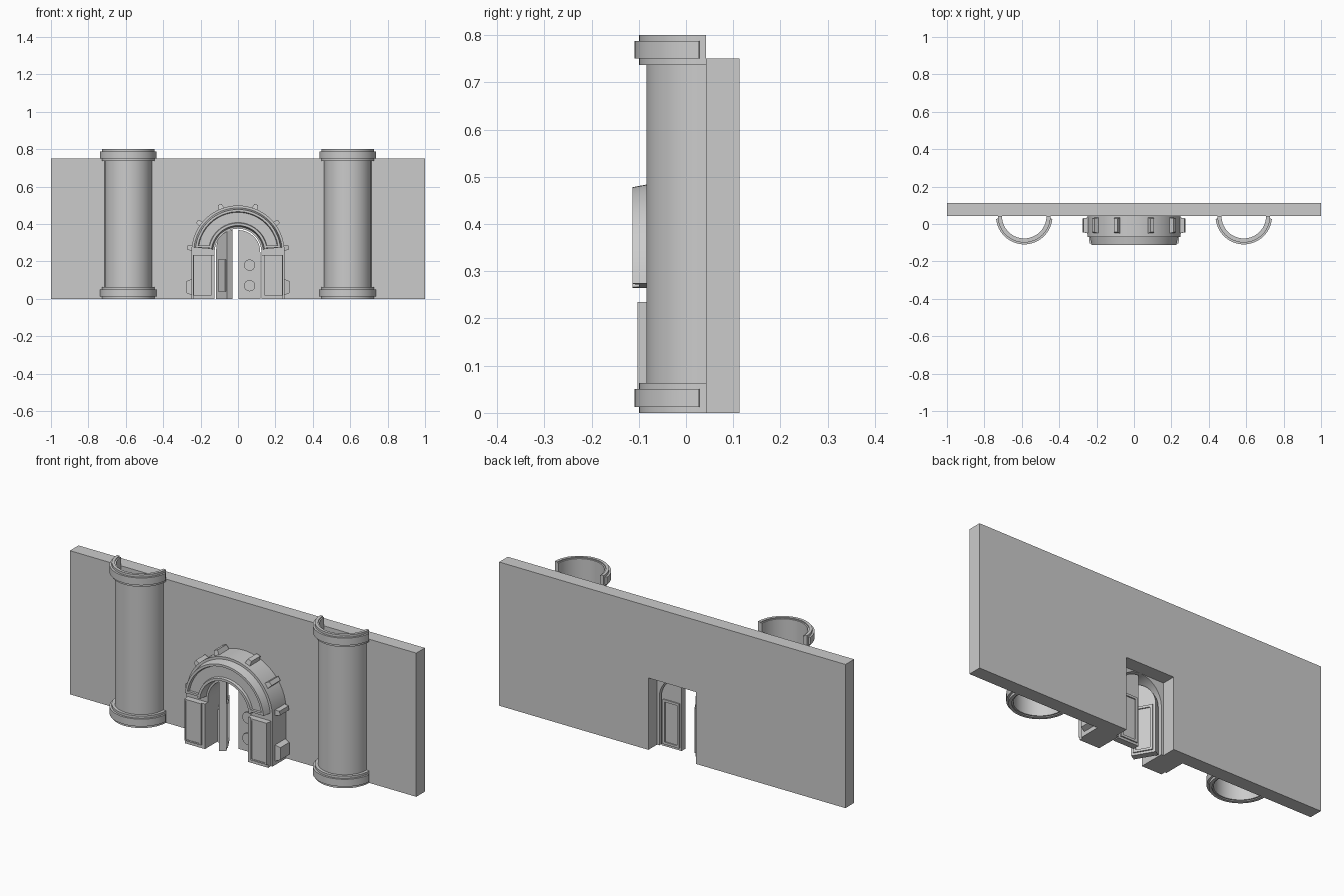
import bpy, bmesh
from math import sin, cos, radians, pi
from mathutils import Matrix, Vector

if "Cube" in bpy.data.objects:
    bpy.data.objects.remove(bpy.data.objects["Cube"])

CZ = 0.25          # arch centre height
BACK = 0.042       # front plane of the wall


def make(name, verts, faces, smooth=True):
    me = bpy.data.meshes.new(name)
    me.from_pydata(verts, [], faces)
    bm = bmesh.new()
    bm.from_mesh(me)
    bmesh.ops.recalc_face_normals(bm, faces=bm.faces)
    bm.to_mesh(me)
    bm.free()
    ob = bpy.data.objects.new(name, me)
    bpy.context.collection.objects.link(ob)
    if smooth:
        bpy.ops.object.select_all(action='DESELECT')
        ob.select_set(True)
        bpy.context.view_layer.objects.active = ob
        bpy.ops.object.shade_smooth_by_angle(angle=radians(30))
    return ob


def loft(name, a, b):
    """Join two matching outlines, capped at both ends."""
    n = len(a)
    faces = [(i, (i + 1) % n, n + (i + 1) % n, n + i) for i in range(n)]
    return make(name, a + b, faces + [tuple(range(n)), tuple(range(n, 2 * n))])


def prism(name, outline, y0, y1):
    return loft(name, [(x, y0, z) for x, z in outline], [(x, y1, z) for x, z in outline])


def rect(x0, x1, z0, z1):
    return [(x0, z0), (x1, z0), (x1, z1), (x0, z1)]


def arc(r, a0, a1, n, cz=CZ):
    return [(r * cos(radians(a0 + (a1 - a0) * i / n)),
             cz + r * sin(radians(a0 + (a1 - a0) * i / n))) for i in range(n + 1)]


def sweep(name, section, a0, a1, n, place):
    """Sweep a closed (radius, depth) section around an arc."""
    m = len(section)
    verts = [place(r, d, radians(a0 + (a1 - a0) * i / n)) for i in range(n + 1) for r, d in section]
    faces = [(i * m + j, i * m + (j + 1) % m, (i + 1) * m + (j + 1) % m, (i + 1) * m + j)
             for i in range(n) for j in range(m)]
    return make(name, verts, faces + [tuple(range(m)), tuple(range(n * m, n * m + m))])


def frame(name, x0, x1, z0, z1, w, y0, y1):
    """Thin rectangular border."""
    o, k = rect(x0, x1, z0, z1), rect(x0 + w, x1 - w, z0 + w, z1 - w)
    v = [(x, y, z) for y in (y0, y1) for x, z in o + k]
    f = []
    for i in range(4):
        j = (i + 1) % 4
        f += [(i, j, 4 + j, 4 + i), (8 + i, 8 + j, 12 + j, 12 + i),
              (i, j, 8 + j, 8 + i), (4 + i, 4 + j, 12 + j, 12 + i)]
    return make(name, v, f, False)


# wall with rectangular doorway notch
prism("wall", [(-1, 0), (-0.138, 0), (-0.138, 0.375), (0.138, 0.375), (0.138, 0), (1, 0), (1, 0.75), (-1, 0.75)],
      BACK, 0.113)

# half-round hollow pillars with collars
for side, s in (("left", -1), ("right", 1)):
    def around_z(r, z, a, s=s):
        return (s * 0.587 + r * cos(a), BACK + r * sin(a), z)
    sweep(side + "_pillar_shaft", [(0.126, 0.005), (0.126, 0.795), (0.119, 0.795), (0.119, 0.005)],
          180, 360, 28, around_z)
    for part, z in (("base", 0.0), ("cap", 0.737)):
        sweep(f"{side}_pillar_{part}", [(0.141, z), (0.141, z + 0.063), (0.126, z + 0.063), (0.126, z)],
              180, 360, 28, around_z)
        sweep(f"{side}_pillar_{part}_band", [(0.151, z + 0.013), (0.151, z + 0.051), (0.14, z + 0.051), (0.14, z + 0.013)],
              185.5, 354.5, 28, around_z)

# arched gate body
body = [(0.249, 0)] + arc(0.249, 0, 180, 32) + [(-0.249, 0), (-0.125, 0)] + arc(0.125, 180, 0, 24) + [(0.125, 0)]
prism("gate_body", body, -0.07, BACK)

# arch moulding with sunken channel
sweep("arch_moulding",
      [(0.237, -0.065), (0.228, -0.113), (0.216, -0.113), (0.212, -0.1), (0.158, -0.1),
       (0.155, -0.113), (0.142, -0.113), (0.134, -0.065)],
      6, 174, 32, lambda r, y, a: (r * cos(a), y, CZ + r * sin(a)))
# closing blocks at the feet of the channel
for side, s in (("left", -1), ("right", 1)):
    xs = sorted((s * 0.15, s * 0.222))
    prism(side + "_moulding_foot", rect(xs[0], xs[1], 0.275, 0.286), -0.113, -0.09)

# pier pads and raised borders
for side, s in (("left", -1), ("right", 1)):
    x0, x1 = sorted((s * 0.125, s * 0.24))
    prism(side + "_pier_pad", rect(x0, x1, 0, 0.235), -0.094, -0.06)
    x0, x1 = sorted((s * 0.143, s * 0.238))
    prism(side + "_pier_panel", rect(x0, x1, 0.018, 0.235), -0.1, -0.09)
    frame(side + "_pier_border", x0, x1, 0.018, 0.235, 0.007, -0.103, -0.098)


def stud(name, angle, r, z, half, tip, h):
    """Tapered block standing on the rim."""
    a = radians(angle)
    u, t = Vector((cos(a), 0, sin(a))), Vector((-sin(a), 0, cos(a)))
    base = Vector((0, 0, z)) + u * r
    def ring(d, w, y0, y1):
        return [tuple(base + u * d + t * k * w + Vector((0, y, 0)))
                for k, y in ((-1, y0), (1, y0), (1, y1), (-1, y1))]
    loft(name, ring(-0.01, half, -0.052, 0.036), ring(h, tip, -0.044, 0.03))


# rim studs
for i, a in enumerate((5, 37, 69, 111, 143, 175)):
    stud(f"rim_stud_{i + 1}", a, 0.247, CZ, 0.016, 0.011, 0.026)
for side, a in (("right", 0), ("left", 180)):
    stud(side + "_foot_stud", a, 0.249, 0.063, 0.046, 0.032, 0.026)


# door leaves, modelled with the hinge at x = 0 and front face at y = 0
def door(side, s, hinge, turn):
    parts = []
    R, T, W = 0.119, 0.034, 0.117
    leaf = [(0, 0), (W, 0)] + [(W - x, z) for x, z in arc(R - 0.002, 90, 0, 14)[::1]]
    leaf = [(W, 0)] + [(W - x, z) for x, z in arc(W, 90, 0, 14)] + [(0, 0)]
    parts.append(prism(side + "_door", leaf, 0, T))
    # rear border and panel
    parts.append(frame(side + "_door_rear_border", 0.012, 0.107, 0.012, 0.245, 0.012, T - 0.002, T + 0.006))
    if s < 0:
        parts.append(prism(side + "_door_panel", rect(0.033, 0.107, 0.04, 0.21), -0.008, 0.003))
    else:
        # round bosses
        for k, z in enumerate((0.07, 0.18)):
            c = [(0.057 + 0.03 * cos(2 * pi * i / 24), z + 0.03 * sin(2 * pi * i / 24)) for i in range(24)]
            parts.append(prism(f"{side}_door_boss_{k + 1}", c, -0.01, 0.003))
    m = Matrix.Translation(hinge) @ Matrix.Rotation(radians(turn), 4, 'Z') @ Matrix.Diagonal((-s, 1, 1, 1))
    for p in parts:
        p.data.transform(m)
        if s > 0:
            p.data.flip_normals()


door("left", -1, (-0.117, 0.03, 0), -60)
door("right", 1, (0.119, 0.0, 0), 0)
